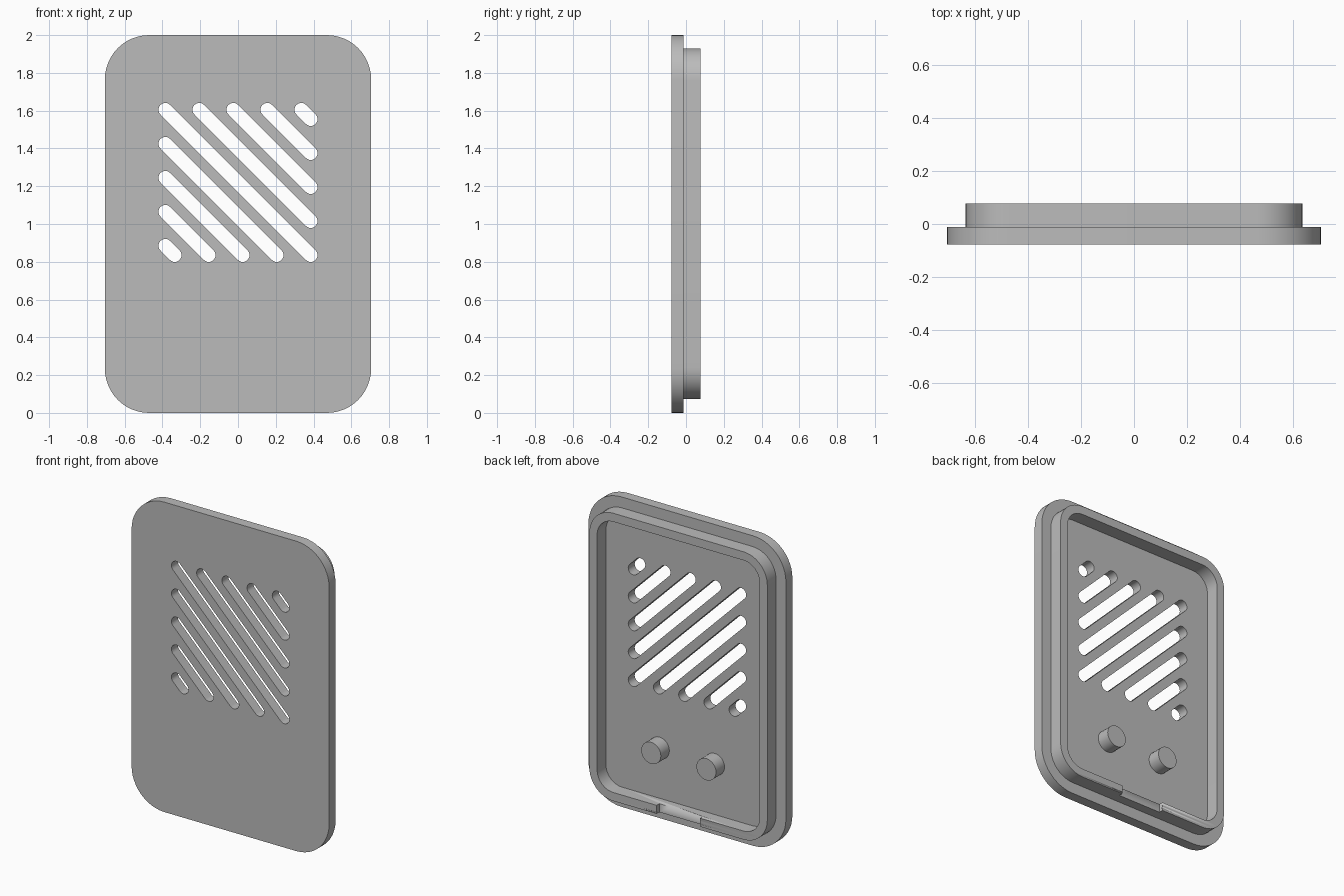
import bpy, bmesh, math

if "Cube" in bpy.data.objects:
    bpy.data.objects.remove(bpy.data.objects["Cube"])

grey = bpy.data.materials.new("plain grey")
grey.diffuse_color = (0.5, 0.5, 0.5, 1)
grey.use_nodes = True
grey.node_tree.nodes["Principled BSDF"].inputs["Base Color"].default_value = grey.diffuse_color


def arc(cx, cz, r, a0, a1, n=12):
    return [(cx + r * math.cos(math.radians(a0 + (a1 - a0) * i / n)),
             cz + r * math.sin(math.radians(a0 + (a1 - a0) * i / n))) for i in range(n + 1)]


def rounded_rect(hw, z0, z1, r):
    return (arc(hw - r, z1 - r, r, 0, 90) + arc(r - hw, z1 - r, r, 90, 180)
            + arc(r - hw, z0 + r, r, 180, 270) + arc(hw - r, z0 + r, r, 270, 360))


def slot(x0, z0, x1, z1, r):
    # stadium outline around a 45 degree downward segment
    return arc(x0, z0, r, 45, 225) + arc(x1, z1, r, 225, 405)


def extrude_outlines(name, outlines, y0, y1):
    """Fill outlines (later ones are holes) in the XZ plane, thick from y0 to y1."""
    cu = bpy.data.curves.new(name, 'CURVE')
    cu.dimensions = '2D'
    cu.fill_mode = 'BOTH'
    cu.extrude = (y1 - y0) / 2
    for pts in outlines:
        sp = cu.splines.new('POLY')
        sp.points.add(len(pts) - 1)
        for p, (x, z) in zip(sp.points, pts):
            p.co = (x, z, 0, 1)
        sp.use_cyclic_u = True
    ob = bpy.data.objects.new(name, cu)
    bpy.context.collection.objects.link(ob)
    ob.rotation_euler.x = math.pi / 2
    ob.location.y = (y0 + y1) / 2
    bpy.ops.object.select_all(action='DESELECT')
    bpy.context.view_layer.objects.active = ob
    ob.select_set(True)
    bpy.ops.object.convert(target='MESH')
    ob = bpy.context.object
    bm = bmesh.new()
    bm.from_mesh(ob.data)
    bmesh.ops.remove_doubles(bm, verts=bm.verts, dist=1e-4)
    bmesh.ops.recalc_face_normals(bm, faces=bm.faces)
    bm.to_mesh(ob.data)
    bm.free()
    ob.data.materials.clear()
    ob.data.materials.append(grey)
    bpy.ops.object.shade_smooth_by_angle(angle=math.radians(30))
    return ob


def box(hw, z0, z1):
    return [(-hw, z0), (hw, z0), (hw, z1), (-hw, z1)]


# Diagonal vent slots, clipped to a square field
E, TOP, BOTTOM, STEP, R = 0.385, 1.605, 0.835, 0.18, 0.036
slots = []
for k in range(5):
    d = k * STEP
    slots.append(slot(-E + d, TOP, E, BOTTOM + d, R))
    if k:
        slots.append(slot(-E, TOP - d, E - d, BOTTOM, R))

# Front plate with vents
extrude_outlines("front_plate", [rounded_rect(0.705, 0, 2, 0.235)] + slots, -0.078, -0.012)

# Raised rim behind the plate
rim = extrude_outlines("back_rim", [rounded_rect(0.635, 0.073, 1.93, 0.17),
                                    rounded_rect(0.58, 0.128, 1.875, 0.115)], -0.012, 0.078)

# Shallow notch in the bottom of the rim
cutter = extrude_outlines("notch_cutter", [box(0.155, 0.03, 0.16)], 0.05, 0.12)
cutter.hide_render = True
cutter.hide_viewport = True
cutter.display_type = 'WIRE'
cut = rim.modifiers.new("notch", 'BOOLEAN')
cut.operation = 'DIFFERENCE'
cut.solver = 'EXACT'
cut.object = cutter

# Two round pegs on the back of the plate
for side, x in (("left", -0.197), ("right", 0.197)):
    extrude_outlines(side + "_peg", [arc(x, 0.453, 0.07, 0, 345, 23)], -0.012, 0.075)
